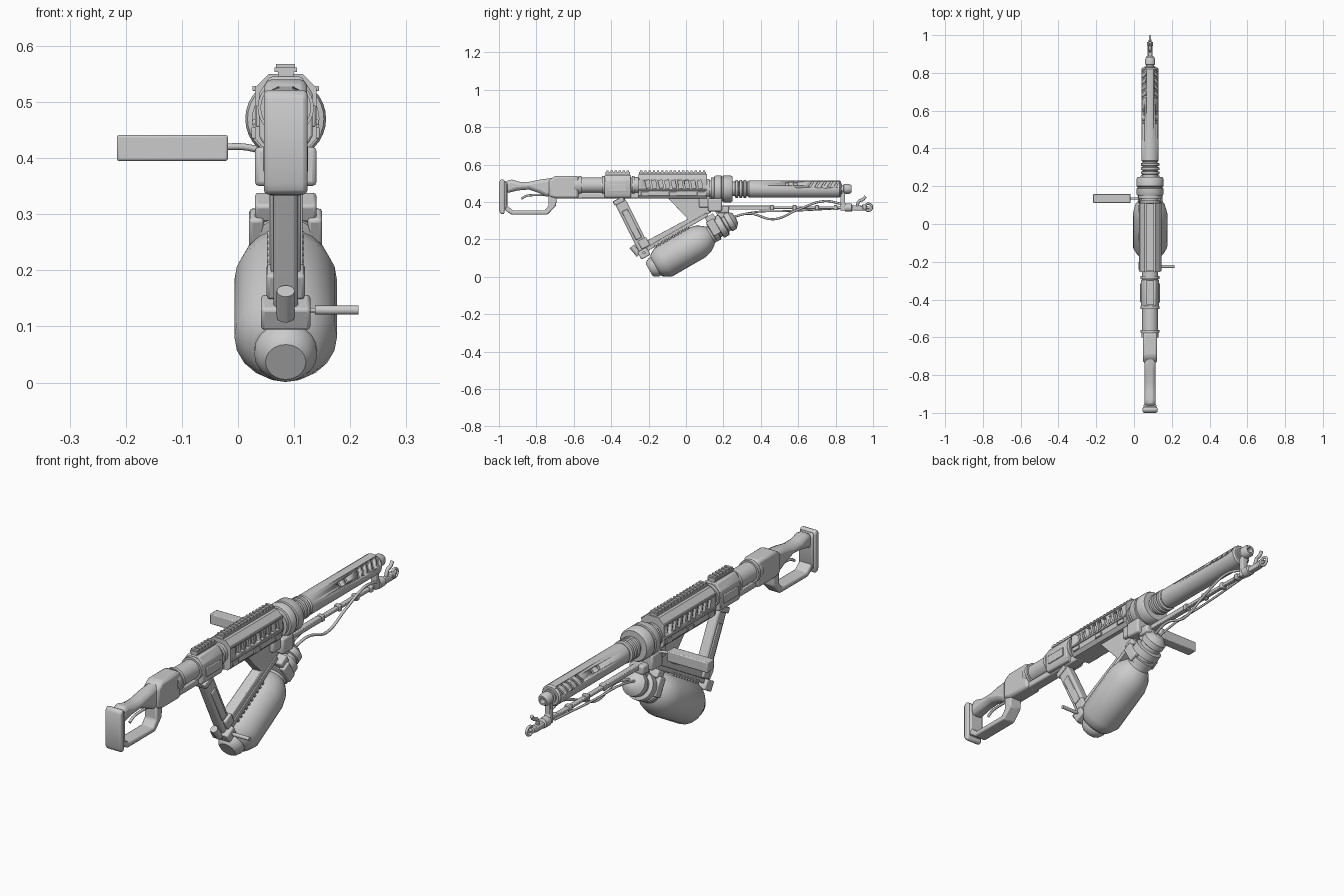
import bpy, bmesh
from math import sin, cos, pi, radians
from mathutils import Vector, Matrix

if "Cube" in bpy.data.objects:
    bpy.data.objects.remove(bpy.data.objects["Cube"])

CX, AZ = 0.085, 0.47          # gun centre plane in x, barrel axis height


def finish(name, bm, bevel=0, ang=35):
    bmesh.ops.recalc_face_normals(bm, faces=bm.faces)
    bmesh.ops.translate(bm, vec=(CX, 0, 0), verts=bm.verts)
    me = bpy.data.meshes.new(name)
    bm.to_mesh(me)
    bm.free()
    me.polygons.foreach_set("use_smooth", [True] * len(me.polygons))
    me.set_sharp_from_angle(angle=radians(ang))
    ob = bpy.data.objects.new(name, me)
    bpy.context.collection.objects.link(ob)
    if bevel:
        m = ob.modifiers.new("bevel", 'BEVEL')
        m.width, m.segments, m.limit_method = bevel, 2, 'ANGLE'
        m.angle_limit = radians(30)
    return ob


def boxes(name, items, bevel=0):
    """items: (centre, size, optional rotation matrix)"""
    bm = bmesh.new()
    for it in items:
        rot = it[2] if len(it) > 2 else Matrix()
        bmesh.ops.create_cube(bm, size=1, matrix=Matrix.Translation(it[0]) @ rot @ Matrix.Diagonal((*it[1], 1)))
    return finish(name, bm, bevel)


def plate(name, pts, half, bevel=0):
    """yz outline extruded across x"""
    bm = bmesh.new()
    f = bm.faces.new([bm.verts.new((-half, y, z)) for y, z in pts])
    r = bmesh.ops.extrude_face_region(bm, geom=[f])
    bmesh.ops.translate(bm, vec=(2 * half, 0, 0), verts=[v for v in r['geom'] if isinstance(v, bmesh.types.BMVert)])
    return finish(name, bm, bevel)


def section(name, half, y0, y1, bevel=0):
    """mirrored xz section extruded along y"""
    bm = bmesh.new()
    pts = half + [(-x, z) for x, z in reversed(half)]
    f = bm.faces.new([bm.verts.new((x, y0, z)) for x, z in pts])
    r = bmesh.ops.extrude_face_region(bm, geom=[f])
    bmesh.ops.translate(bm, vec=(0, y1 - y0, 0), verts=[v for v in r['geom'] if isinstance(v, bmesh.types.BMVert)])
    return finish(name, bm, bevel)


def lathe(name, prof, origin=(0, 0, AZ), axis=(0, 1, 0), n=32):
    bm = bmesh.new()
    q = Vector((0, 0, 1)).rotation_difference(Vector(axis))
    rings = [[bm.verts.new(Vector(origin) + q @ Vector((r * cos(2 * pi * i / n), r * sin(2 * pi * i / n), s)))
              for i in range(n)] for s, r in prof]
    for a, b in zip(rings, rings[1:]):
        for i in range(n):
            bm.faces.new((a[i], a[i - 1], b[i - 1], b[i]))
    bm.faces.new(rings[0])
    bm.faces.new(rings[-1])
    return finish(name, bm)


def tube(name, pts, r, cyclic=False):
    cu = bpy.data.curves.new(name, 'CURVE')
    cu.dimensions, cu.bevel_depth, cu.bevel_resolution, cu.use_fill_caps = '3D', r, 2, True
    sp = cu.splines.new('BEZIER')
    sp.bezier_points.add(len(pts) - 1)
    sp.use_cyclic_u, sp.resolution_u = cyclic, 6
    for p, c in zip(sp.bezier_points, pts):
        p.co = (c[0] + CX, c[1], c[2])
        p.handle_left_type = p.handle_right_type = 'AUTO'
    ob = bpy.data.objects.new(name, cu)
    bpy.context.collection.objects.link(ob)
    return ob


def cut(ob, cutter):
    m = ob.modifiers.new("cut", 'BOOLEAN')
    m.operation, m.solver, m.object = 'DIFFERENCE', 'EXACT', cutter
    cutter.hide_render = True
    dg = bpy.context.evaluated_depsgraph_get()
    me = bpy.data.meshes.new_from_object(ob.evaluated_get(dg))
    ob.modifiers.clear()
    ob.data = me
    bpy.data.objects.remove(cutter)


# Stock, grip and guard loop
plate("butt_pad", [(-1, .355), (-.99, .335), (-.972, .335), (-.968, .36), (-.968, .505), (-.975, .522), (-.993, .52), (-1, .505)], .039, .008)
plate("butt_plate", [(-.97, .35), (-.955, .38), (-.955, .5), (-.97, .515)], .034, .006)
plate("rear_grip", [(-.965, .515), (-.93, .52), (-.89, .508), (-.84, .508), (-.78, .52), (-.7, .53), (-.7, .43),
                    (-.75, .43), (-.79, .45), (-.84, .467), (-.9, .462), (-.965, .445)], .03, .018)
plate("guard_loop", [(-.985, .37), (-.935, .333), (-.74, .333), (-.695, .38), (-.69, .44), (-.735, .44), (-.735, .38),
                     (-.755, .355), (-.925, .355), (-.962, .385), (-.965, .45), (-.985, .45)], .03, .006)
tube("trigger", [(0, -.72, .437), (0, -.82, .437), (0, -.855, .432), (0, -.88, .418)], .006)

# Rear body and stock tube
plate("rear_body", [(-.735, .515), (-.7, .54), (-.575, .54), (-.575, .42), (-.7, .42), (-.735, .43)], .038, .012)
lathe("stock_tube", [(-.6, .045), (-.575, .045), (-.575, .05), (-.56, .05), (-.56, .042), (-.45, .042), (-.45, .05),
                     (-.435, .05), (-.435, .042), (-.29, .042), (-.29, .05), (-.275, .05), (-.275, .043), (-.24, .043)], (0, 0, .49))
boxes("lower_beam", [((0, -.42, .435), (.05, .34, .03))], .006)

# Small rear receiver
section("rear_receiver", [(.04, .425), (.048, .44), (.048, .515), (.028, .545)], -.435, -.295, .004)
boxes("rear_side_panels", [((s * .048, -.365, .475), (.01, .1, .04)) for s in (-1, 1)], .003)

# Main receiver with row of vents on both sides
rec = section("main_receiver", [(.042, .42), (.055, .435), (.055, .525), (.03, .55)], -.253, .112)
cut(rec, boxes("vent_cutter", [((s * .055, -.205 + .035 * i, .495), (.024, .021, .042), Matrix.Rotation(radians(12), 4, 'X'))
                               for s in (-1, 1) for i in range(9)]))
boxes("receiver_trim", [((s * .056, -.07, z), (.007, .36, .009)) for s in (-1, 1) for z in (.464, .524)] +
      [((s * .056, y, .445), (.01, .04, .02)) for s in (-1, 1) for y in (-.22, -.07, .08)], .002)

# Toothed top rails
for nm, a, b in (("main_rail", -.25, .108), ("rear_rail", -.43, -.3)):
    k = int((b - a) / .0215)
    boxes(nm, [((0, (a + b) / 2, .548), (.028, b - a, .02)), ((0, (a + b) / 2, .557), (.04, b - a, .008))] +
          [((0, a + (i + .5) * (b - a) / k, .563), (.034, .012, .01)) for i in range(k)])

# Front collar, ribbed neck and barrel
lathe("front_collar", [(.105, .045), (.115, .052), (.125, .052), (.125, .044), (.135, .044), (.135, .06), (.15, .06), (.152, .068),
                       (.16, .072), (.188, .072), (.19, .067), (.197, .067), (.2, .072), (.238, .072), (.248, .066), (.248, .04)])
rib = [p for y in (.262, .284, .306) for p in ((y, .039), (y + .003, .049), (y + .015, .049), (y + .018, .039))]
lathe("barrel_neck", [(.24, .039)] + rib + [(.34, .039)])
barrel = lathe("barrel", [(.33, .04), (.336, .046), (.82, .046), (.828, .04)])
slots = []
for s in (-1, 1):
    e = radians(38)
    rad = Matrix.Rotation(-s * e, 4, 'Y')            # local x becomes radial
    pos = lambda y: (s * .046 * cos(e), y, AZ + .046 * sin(e))
    slots += [(pos(.67 + .034 * i), (.016, .013, .042), rad @ Matrix.Rotation(radians(-28), 4, 'X')) for i in range(5)]
    slots += [(pos(y), (.016, .018, .02), rad) for y in (.54, .585)]
cut(barrel, boxes("slot_cutter", slots))
lathe("muzzle", [(.82, .03), (.835, .03), (.835, .022), (.843, .022), (.845, .027), (.872, .027), (.884, .02), (.884, .013), (.86, .012)], n=24)

# Pilot rod, muzzle bracket and igniter hook
boxes("pilot_rod", [((0, .5, .37), (.02, .74, .014)), ((0, .3, .37), (.026, .3, .022))] +
      [((0, y, .37), (.028, .02, .026)) for y in (.46, .58, .7, .8)], .003)
plate("muzzle_bracket", [(.825, .465), (.825, .355), (.95, .355), (.955, .378), (.865, .378), (.85, .395), (.85, .465)], .014, .004)
lathe("igniter_stem", [(.85, .022), (.885, .022), (.89, .012), (.94, .01), (.945, .016), (.962, .016), (.965, .008), (.98, .006)], (0, 0, .37), n=16)
tube("igniter_ring", [(0, .975 + .019 * cos(a), .372 + .019 * sin(a)) for a in (0, pi / 2, pi, 1.5 * pi)], .006, True)
tube("igniter_spark", [(0, .915, .375), (0, .925, .405), (0, .945, .413), (0, .96, .43)], .008)

# Fuel hoses
tube("wavy_hose", [(.012, .25, .32), (.02, .34, .338), (.022, .47, .308), (.022, .6, .36), (.018, .74, .405), (.01, .83, .39)], .006)
tube("second_hose", [(-.012, .25, .32), (-.018, .36, .345), (-.02, .55, .352), (-.014, .82, .366)], .005)

# Tank frame: s runs along the tank, n is perpendicular to it
TILT = Matrix.Rotation(radians(30), 4, 'X')
def T(x, s, n): return (x, .866 * s - .5 * n, .5 * s + .866 * n)
AX = (0, .866, .5)
lathe("tank", [(-.152, .036), (-.145, .045), (-.125, .056), (-.112, .056), (-.11, .062), (-.095, .074), (-.062, .0915), (.14, .0915),
               (.185, .08), (.215, .06), (.225, .05), (.26, .048)], T(0, 0, .13), AX, 20)
lathe("tank_neck", [(.235, .046), (.24, .06), (.265, .06), (.268, .05), (.28, .05), (.283, .062), (.315, .062), (.32, .046), (.335, .046),
                    (.338, .053), (.365, .053), (.372, .044), (.385, .03), (.388, .012)], T(0, 0, .14), AX, 24)
boxes("tank_clamps", [(T(s * .052, .26, .155), (.026, .045, .085), TILT) for s in (-1, 1)] +
      [(T(0, .27, .205), (.11, .05, .035), TILT), (T(0, .33, .2), (.05, .04, .05), TILT)], .006)

# Web plate, cradle strip and collar mount
plate("web_plate", [(-.105, .43), (.135, .43), (.135, .345), (.08, .315), (-.205, .15), (-.225, .185), (.01, .31)], .024, .004)
boxes("cradle_strip", [(T(0, .055, .232), (.06, .42, .02), TILT)] +
      [(T(0, -.06 + .022 * i, .222), (.066, .011, .016), TILT) for i in range(10)], .002)
boxes("collar_mount", [((0, .155, .385), (.11, .075, .07)), ((0, .2, .36), (.07, .06, .04)), ((0, .1, .4), (.08, .06, .06))], .008)

# Rear strut grip, lower joint and lever
plate("strut_grip", [(-.385, .405), (-.335, .43), (-.31, .39), (-.215, .2), (-.2, .15), (-.245, .12), (-.27, .17), (-.37, .37)], .022, .008)
ST = Matrix.Rotation(radians(27), 4, 'X')
boxes("strut_panels", [((s * .023, -.29, .28), (.008, .034, .17), ST) for s in (-1, 1)] + [((0, -.36, .405), (.055, .06, .025), ST)], .003)
boxes("lower_joint", [((0, -.225, .18), (.068, .05, .05), ST), ((0, -.225, .125), (.088, .055, .045), TILT)], .006)
lathe("joint_pin", [(-.03, .016), (.03, .016)], (0, -.27, .14), (0, .5, -.6), 12)
lathe("lever", [(.03, .004), (.052, .004), (.052, .008), (.13, .008)], (0, -.225, .129), (1, 0, 0), 16)

# Side handle on the left
boxes("side_handle", [((-.202, .135, .418), (.198, .048, .046))], .004)
tube("handle_rod", [(-.11, .135, .42), (-.075, .135, .42), (-.03, .14, .41)], .006)
